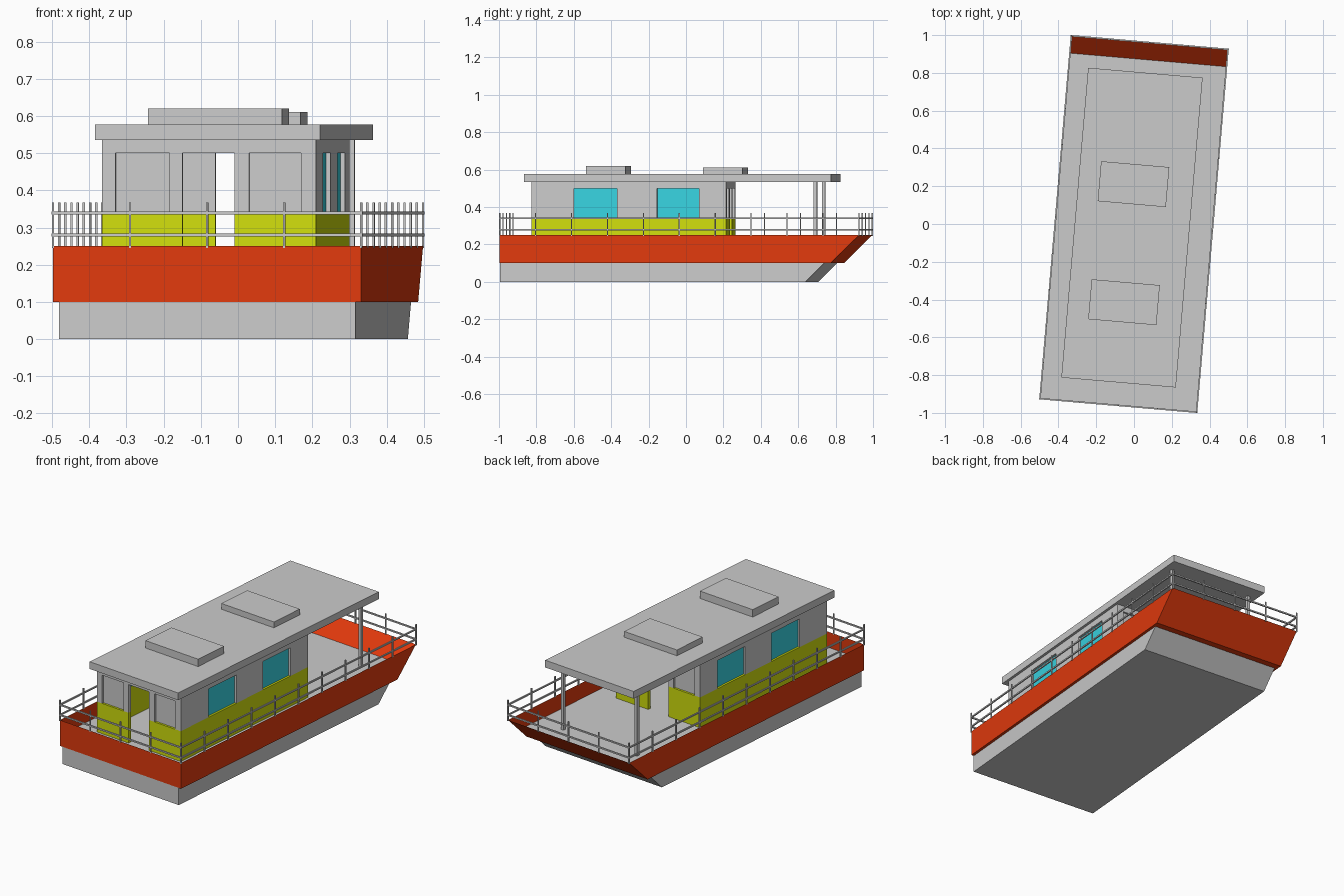
import bpy, bmesh, math

if "Cube" in bpy.data.objects:
    bpy.data.objects.remove(bpy.data.objects["Cube"])

HEADING = math.radians(-4.95)      # whole boat is turned slightly about z
HW, STERN, BOW = 0.416, -0.964, 0.964
DECK, GUNWALE = 0.16, 0.25


def material(name, color):
    m = bpy.data.materials.new(name)
    m.diffuse_color = (*color, 1)
    m.use_nodes = True
    m.node_tree.nodes["Principled BSDF"].inputs["Base Color"].default_value = m.diffuse_color
    return m


ORANGE = material("orange_paint", (0.76, 0.042, 0.004))
YELLOW = material("yellow_paint", (0.64, 0.74, 0.004))
CYAN = material("cyan_glass", (0.04, 0.66, 0.76))


def finish(name, bm, mat=None):
    bmesh.ops.recalc_face_normals(bm, faces=bm.faces)
    me = bpy.data.meshes.new(name)
    bm.to_mesh(me)
    bm.free()
    ob = bpy.data.objects.new(name, me)
    ob.rotation_euler.z = HEADING
    bpy.context.collection.objects.link(ob)
    if mat:
        me.materials.append(mat)
    return ob


def add_box(bm, x0, x1, y0, y1, z0, z1):
    vs = bmesh.ops.create_cube(bm, size=1)["verts"]
    for v in vs:
        v.co = ((x0 + x1) / 2 + v.co.x * (x1 - x0),
                (y0 + y1) / 2 + v.co.y * (y1 - y0),
                (z0 + z1) / 2 + v.co.z * (z1 - z0))


def boxes(name, items, mat=None):
    bm = bmesh.new()
    for b in items:
        add_box(bm, *b)
    return finish(name, bm, mat)


def prism(name, profile, hw, mat=None, open_top=False):
    """Side profile of (y, z) points extruded across the beam."""
    bm = bmesh.new()
    face = bm.faces.new([bm.verts.new((-hw, y, z)) for y, z in profile])
    ext = bmesh.ops.extrude_face_region(bm, geom=[face], use_keep_orig=True)["geom"]
    for v in ext:
        if isinstance(v, bmesh.types.BMVert):
            v.co.x = hw
    if open_top:
        top = max(z for _, z in profile)
        lids = [f for f in bm.faces if all(abs(v.co.z - top) < 1e-5 for v in f.verts)]
        bmesh.ops.delete(bm, geom=lids, context='FACES')
    return finish(name, bm, mat)


# Hull, open bulwark shell and deck
prism("lower_hull", [(STERN, 0), (0.675, 0), (0.775, 0.1), (STERN, 0.1)], 0.40)
prism("bulwark", [(STERN, 0.1), (0.812, 0.1), (BOW, GUNWALE), (STERN, GUNWALE)],
      HW, ORANGE, open_top=True)
prism("deck", [(STERN + .001, DECK - .005), (0.867, DECK - .005),
               (0.872, DECK), (STERN + .001, DECK)], HW - 0.001)

# Cabin walls: yellow below the sill, grey above with openings
CX0, CX1, CY0, CY1 = -0.297, 0.280, -0.804, 0.240
SILL, HEAD, TOP, T = 0.336, 0.50, 0.535, 0.02
DOOR = (-0.08, 0.06)
SIDE_WINDOWS = [(-0.578, -0.347), (-0.131, 0.095)]
END_WINDOWS = [(-0.261, -0.115), (0.10, 0.24)]


def solid_spans(start, end, gaps):
    edges = [start] + [e for g in sorted(gaps) for e in g] + [end]
    return list(zip(edges[::2], edges[1::2]))


lower, upper, side_panes, end_panes = [], [], [], []
for x0, out in ((CX0, 0), (CX1 - T, 1)):
    lower.append((x0, x0 + T, CY0, CY1, DECK, SILL))
    upper.append((x0, x0 + T, CY0, CY1, HEAD, TOP))
    for a, b in solid_spans(CY0, CY1, SIDE_WINDOWS):
        upper.append((x0, x0 + T, a, b, SILL, HEAD))
    p = x0 + (0.003 if out else T - 0.008)
    for a, b in SIDE_WINDOWS:
        side_panes.append((p, p + 0.005, a, b, SILL, HEAD))
ix0, ix1 = CX0 + T, CX1 - T
for y0, out in ((CY0, 0), (CY1 - T, 1)):
    for a, b in solid_spans(ix0, ix1, [DOOR]):
        lower.append((a, b, y0, y0 + T, DECK, SILL))
    upper.append((ix0, ix1, y0, y0 + T, HEAD, TOP))
    for a, b in solid_spans(ix0, ix1, END_WINDOWS + [DOOR]):
        upper.append((a, b, y0, y0 + T, SILL, HEAD))
    p = y0 + (0.003 if out else T - 0.008)
    for a, b in END_WINDOWS:
        end_panes.append((a, b, p, p + 0.005, SILL, HEAD))
boxes("cabin_lower_walls", lower, YELLOW)
boxes("cabin_upper_walls", upper)
boxes("side_window_panes", side_panes, CYAN)
boxes("end_window_panes", end_panes)

# Roof, hatches and the two posts holding the front overhang
boxes("roof", [(-0.313, 0.295, -0.843, 0.803, TOP, 0.577)])
boxes("rear_roof_hatch", [(-0.198, 0.164, -0.523, -0.311, 0.577, 0.62)])
boxes("front_roof_hatch", [(-0.202, 0.160, 0.104, 0.316, 0.577, 0.611)])
P = 0.009
boxes("roof_posts", [(x - P, x + P, 0.716 - P, 0.716 + P, DECK, TOP)
                     for x in (-0.262, 0.244)])

# Railing around the gunwale
R, S = 0.004, 0.003
rails = []
for z in (0.280, 0.339):
    for x in (-HW, HW):
        rails.append((x - R, x + R, STERN - R, BOW + R, z - R, z + R))
    for y in (STERN, BOW):
        rails.append((-HW + R, HW - R, y - R, y + R, z - R, z + R))
boxes("railing_bars", rails)
spots = [(x, STERN + (BOW - STERN) * i / 10) for x in (-HW, HW) for i in range(11)]
spots += [(-HW + 2 * HW * i / 4, y) for y in (STERN, BOW) for i in range(1, 4)]
boxes("railing_posts", [(x - S, x + S, y - S, y + S, GUNWALE - 0.005, 0.367)
                        for x, y in spots])
